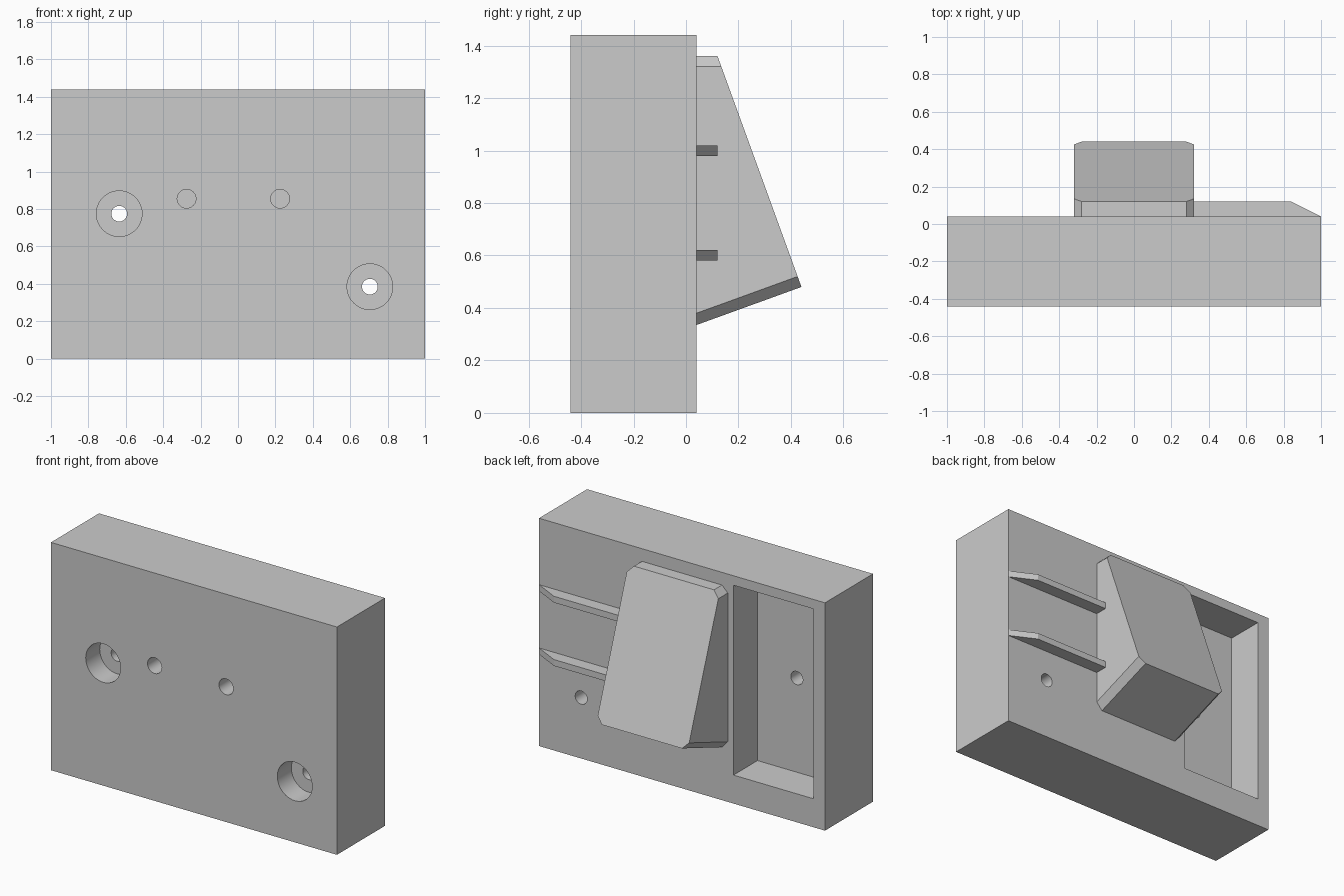
import bpy, bmesh, math
from mathutils import Matrix, Vector

cube = bpy.data.objects.get("Cube")
if cube:
    bpy.data.objects.remove(cube, do_unlink=True)

grey = bpy.data.materials.new("light grey")
grey.use_nodes = True
COLOUR = (0.6, 0.6, 0.6, 1)
grey.diffuse_color = COLOUR
grey.node_tree.nodes["Principled BSDF"].inputs["Base Color"].default_value = COLOUR

FRONT, BACK = -0.44, 0.04


def finish(name, bm):
    bmesh.ops.recalc_face_normals(bm, faces=bm.faces)
    mesh = bpy.data.meshes.new(name)
    bm.to_mesh(mesh)
    bm.free()
    mesh.materials.append(grey)
    obj = bpy.data.objects.new(name, mesh)
    bpy.context.collection.objects.link(obj)
    return obj


def hull(name, points):
    """Convex solid around the points, with flat regions merged."""
    bm = bmesh.new()
    for p in points:
        bm.verts.new(p)
    bmesh.ops.convex_hull(bm, input=bm.verts)
    bmesh.ops.dissolve_limit(bm, angle_limit=math.radians(1),
                             verts=bm.verts, edges=bm.edges)
    return finish(name, bm)


def box(name, low, high):
    return hull(name, [(x, y, z) for x in (low[0], high[0])
                       for y in (low[1], high[1]) for z in (low[2], high[2])])


def rod(name, x, z, radius, y0, y1):
    """Cylinder along y."""
    bm = bmesh.new()
    place = Matrix.Translation(Vector((x, (y0 + y1) / 2, z))) @ Matrix.Rotation(math.pi / 2, 4, "X")
    bmesh.ops.create_cone(bm, cap_ends=True, segments=48, radius1=radius,
                          radius2=radius, depth=y1 - y0, matrix=place)
    return finish(name, bm)


def cut(target, cutter):
    cutter.hide_render = True
    mod = target.modifiers.new("cut", "BOOLEAN")
    mod.operation, mod.solver, mod.object = "DIFFERENCE", "EXACT", cutter
    bpy.ops.object.select_all(action="DESELECT")
    bpy.context.view_layer.objects.active = target
    target.select_set(True)
    bpy.ops.object.modifier_apply(modifier=mod.name)
    bpy.data.objects.remove(cutter, do_unlink=True)


# Main block with the rear pocket
block = box("block", (-1, FRONT, 0), (1, BACK, 1.44))
cut(block, box("pocket_cutter", (-0.92, -0.2, 0.18), (-0.36, 0.2, 1.38)))

# Counterbored screw holes
for x, z in ((-0.635, 0.775), (0.705, 0.385)):
    cut(block, rod("counterbore_cutter", x, z, 0.122, FRONT - 0.1, FRONT + 0.14))
    cut(block, rod("screw_cutter", x, z, 0.042, FRONT - 0.1, BACK + 0.1))

# Blind pin holes
for x in (-0.275, 0.225):
    cut(block, rod("pin_cutter", x, 0.855, 0.05, FRONT - 0.1, FRONT + 0.4))

bpy.ops.object.shade_smooth_by_angle(angle=math.radians(30))

# Slanted wedge with chamfered top and bottom side edges
full = [(BACK, 1.36), (0.12, 1.36), (0.44, 0.48), (BACK, 0.335)]
side = [(BACK, 1.32), (0.1345, 1.32), (0.4255, 0.52), (BACK, 0.38)]
hull("wedge", [(s * w, y, z) for s in (-1, 1)
               for w, profile in ((0.28, full), (0.32, side)) for y, z in profile])

# Two ribs tapering towards the block's side
rib_outline = [(0.32, BACK), (0.32, 0.12), (0.84, 0.12), (1, BACK)]
for name, z in (("lower_rib", 0.6), ("upper_rib", 1.0)):
    hull(name, [(x, y, z + d) for d in (-0.02, 0.02) for x, y in rib_outline])
